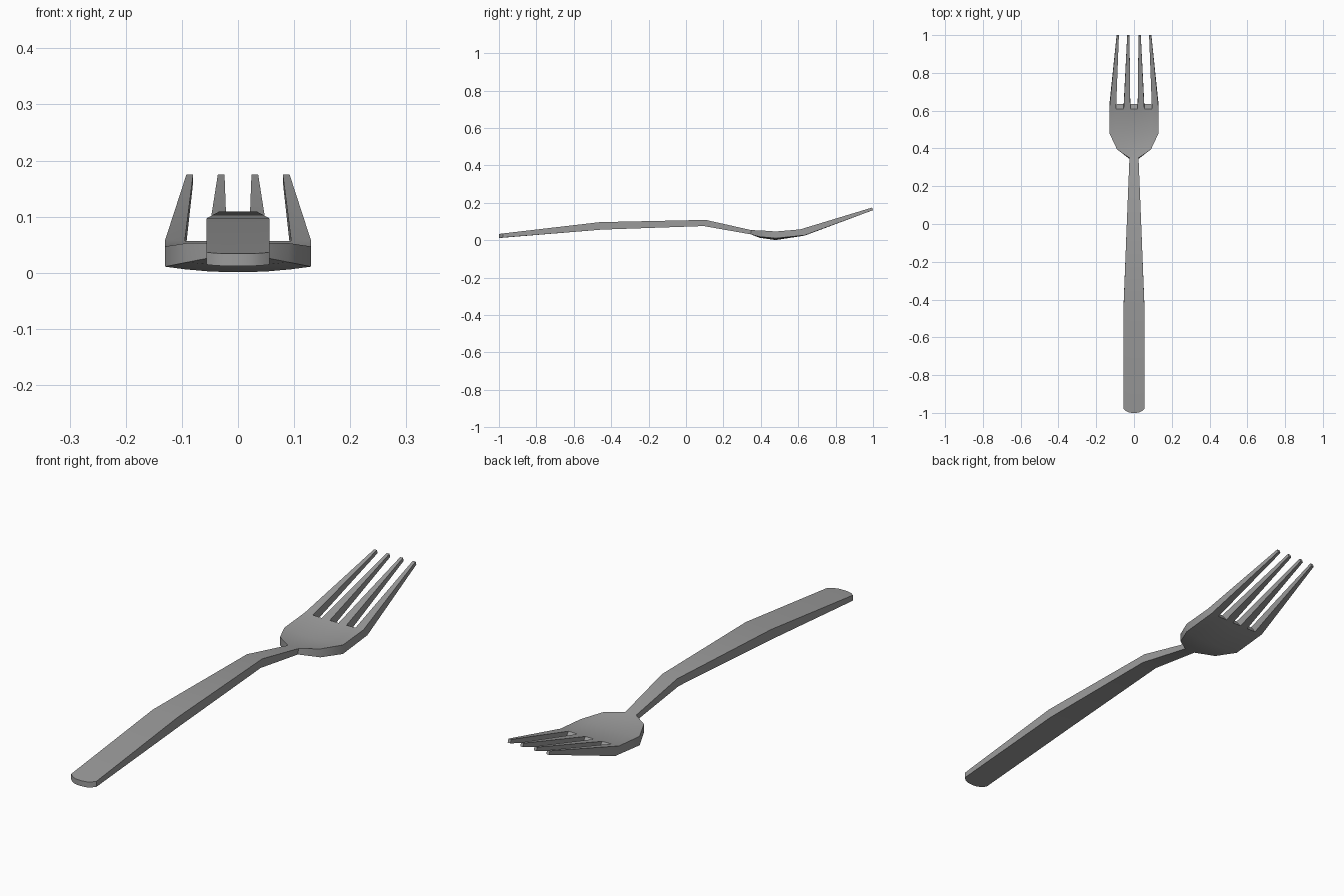
import bpy
import bmesh
import math

cube = bpy.data.objects.get("Cube")
if cube:
    bpy.data.objects.remove(cube)

# Brushed steel
steel = bpy.data.materials.new("steel_grey")
steel.use_nodes = True
colour = (0.33, 0.33, 0.33, 1)
steel.diffuse_color = colour
steel.node_tree.nodes["Principled BSDF"].inputs["Base Color"].default_value = colour

# Column positions across the width: four tines with three slots between them
half_columns = (0.15, 0.42, 0.73, 1.0)
columns = [-c for c in reversed(half_columns)] + list(half_columns)
tip_half = (0.024, 0.036, 0.080, 0.092)
tip_columns = [-x for x in reversed(tip_half)] + list(tip_half)

# Stations along the length: y top, y bottom, half width, z top, z bottom, dish
stations = [
    (-1.0, -1.0, 0.056, 0.034, 0.012, 0.0),
    (-0.46, -0.45, 0.056, 0.097, 0.057, 0.0),
    (0.105, 0.095, 0.034, 0.109, 0.076, 0.0),
    (0.35, 0.345, 0.024, 0.054, 0.032, 0.0),
    (0.395, 0.395, 0.09, 0.053, 0.019, 0.006),
    (0.48, 0.48, 0.13, 0.047, 0.011, 0.010),
    (0.61, 0.635, 0.13, 0.058, 0.027, 0.002),
    (0.995, 1.0, 0.092, 0.175, 0.161, 0.0),
]
last = len(stations) - 1


def filled(row, col):
    """Solid cells: everything except the slots between the tines."""
    if not (0 <= row < last and 0 <= col < len(columns) - 1):
        return False
    return row < last - 1 or col % 2 == 0


bm = bmesh.new()
grid = {}
for r, (y_top, y_bottom, half, z_top, z_bottom, dish) in enumerate(stations):
    for c, u in enumerate(columns):
        x = tip_columns[c] if r == last else u * half
        sag = dish * (1 - u * u)
        bow = 0.022 * abs(u) ** 3 if r == 0 else 0   # rounded handle end
        grid[r, c, 1] = bm.verts.new((x, y_top + bow, z_top - sag + bow * 0.12))
        grid[r, c, 0] = bm.verts.new((x, y_bottom + bow, z_bottom - sag + bow * 0.12))


def face(*keys):
    bm.faces.new([grid[k] for k in keys])


# Skin every solid cell, with walls only where it has no neighbour
for r in range(last):
    for c in range(len(columns) - 1):
        if not filled(r, c):
            continue
        face((r, c, 1), (r, c + 1, 1), (r + 1, c + 1, 1), (r + 1, c, 1))
        face((r, c, 0), (r + 1, c, 0), (r + 1, c + 1, 0), (r, c + 1, 0))
        if not filled(r - 1, c):
            face((r, c, 0), (r, c + 1, 0), (r, c + 1, 1), (r, c, 1))
        if not filled(r + 1, c):
            face((r + 1, c, 0), (r + 1, c, 1), (r + 1, c + 1, 1), (r + 1, c + 1, 0))
        if not filled(r, c - 1):
            face((r, c, 0), (r, c, 1), (r + 1, c, 1), (r + 1, c, 0))
        if not filled(r, c + 1):
            face((r, c + 1, 0), (r + 1, c + 1, 0), (r + 1, c + 1, 1), (r, c + 1, 1))

bmesh.ops.recalc_face_normals(bm, faces=bm.faces)
mesh = bpy.data.meshes.new("fork")
bm.to_mesh(mesh)
bm.free()
mesh.materials.append(steel)
fork = bpy.data.objects.new("fork", mesh)
bpy.context.collection.objects.link(fork)

# Smooth the gentle bends, keep the rims crisp
bpy.ops.object.select_all(action="DESELECT")
fork.select_set(True)
bpy.context.view_layer.objects.active = fork
bpy.ops.object.shade_smooth_by_angle(angle=math.radians(30))
